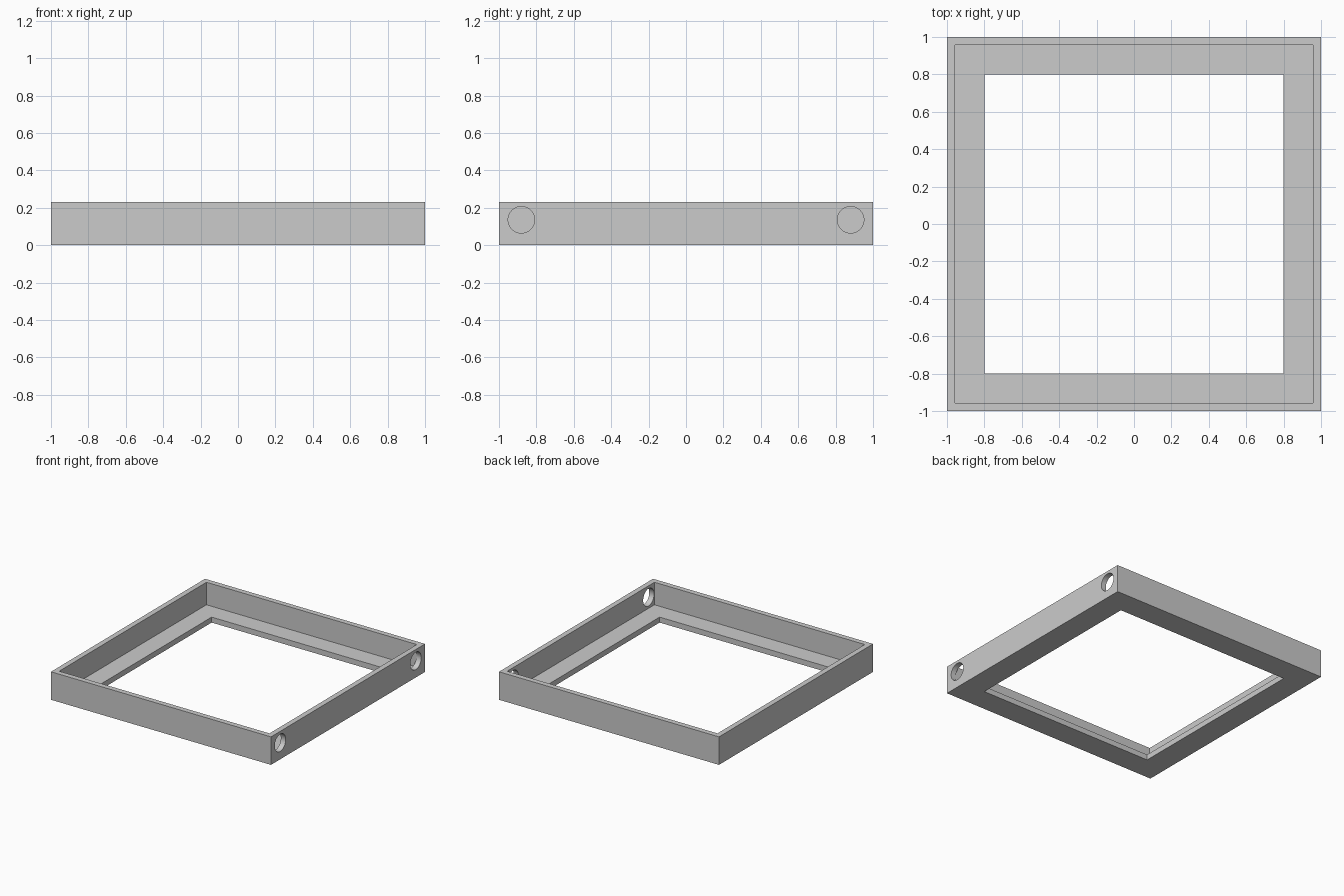
import bpy
import math

if "Cube" in bpy.data.objects:
    bpy.data.objects.remove(bpy.data.objects["Cube"])

HEIGHT, FLOOR = 0.23, 0.045
OUTER, INNER, OPENING = 1.0, 0.956, 0.8


def box(name, half, z0, z1):
    bpy.ops.mesh.primitive_cube_add(size=1, location=(0, 0, (z0 + z1) / 2))
    ob = bpy.context.object
    ob.name = name
    ob.scale = (2 * half, 2 * half, z1 - z0)
    bpy.ops.object.transform_apply(location=True, rotation=False, scale=True)
    return ob


def cut(target, cutter):
    mod = target.modifiers.new(cutter.name, 'BOOLEAN')
    mod.operation = 'DIFFERENCE'
    mod.solver = 'EXACT'
    mod.object = cutter
    bpy.context.view_layer.objects.active = target
    bpy.ops.object.modifier_apply(modifier=mod.name)
    bpy.data.objects.remove(cutter, do_unlink=True)


# Square tray: outer block, hollowed above the ledge, open through the middle
frame = box("frame", OUTER, 0, HEIGHT)
cut(frame, box("tray_recess", INNER, FLOOR, HEIGHT + 0.1))
cut(frame, box("centre_opening", OPENING, -0.1, HEIGHT))

# Two round holes through the right wall only
for y in (-0.88, 0.88):
    bpy.ops.mesh.primitive_cylinder_add(
        vertices=48, radius=0.071, depth=0.12,
        location=(0.98, y, 0.136), rotation=(0, math.pi / 2, 0))
    hole = bpy.context.object
    hole.name = "side_hole"
    cut(frame, hole)

# Smooth hole walls, crisp frame edges
bpy.ops.object.select_all(action='DESELECT')
frame.select_set(True)
bpy.context.view_layer.objects.active = frame
bpy.ops.object.shade_smooth_by_angle(angle=math.radians(30))
